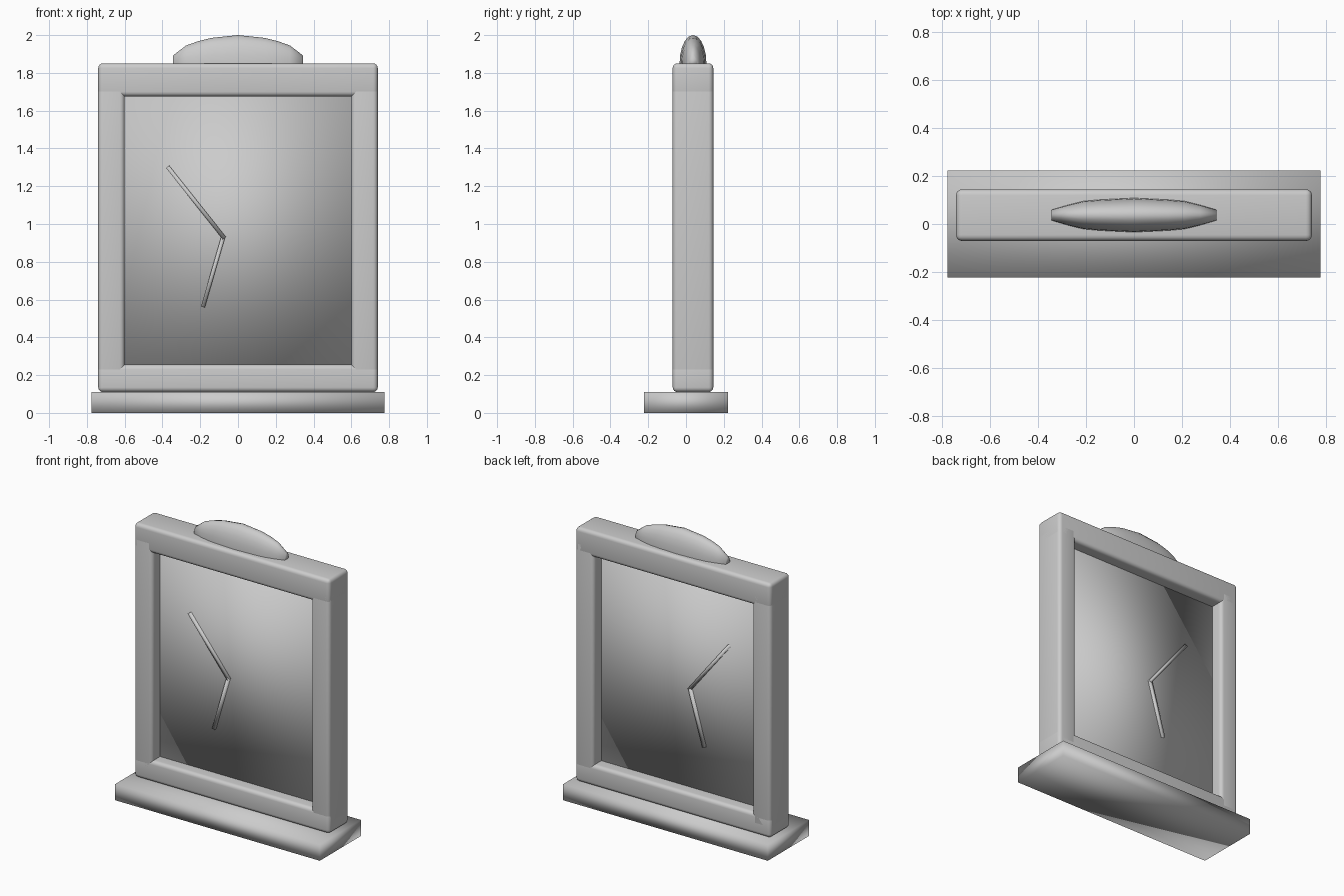
import bpy, bmesh
from math import sin, cos, pi, atan2, hypot
from mathutils import Matrix, Vector

cube = bpy.data.objects.get("Cube")
if cube:
    bpy.data.objects.remove(cube, do_unlink=True)

grey = bpy.data.materials.new("plain grey")
grey.use_nodes = True
COLOUR = (0.6, 0.6, 0.6, 1)
grey.diffuse_color = COLOUR
grey.node_tree.nodes["Principled BSDF"].inputs["Base Color"].default_value = COLOUR

MID_Y = 0.037     # middle of the frame's depth
DEPTH = 0.215


def finish(name, bm):
    bmesh.ops.recalc_face_normals(bm, faces=bm.faces)
    mesh = bpy.data.meshes.new(name)
    bm.to_mesh(mesh)
    bm.free()
    mesh.materials.append(grey)
    for p in mesh.polygons:
        p.use_smooth = True
    obj = bpy.data.objects.new(name, mesh)
    bpy.context.collection.objects.link(obj)
    return obj


def box(name, centre, size, bevel=0, turn=0):
    bm = bmesh.new()
    bmesh.ops.create_cube(bm, size=1)
    matrix = (Matrix.Translation(centre) @ Matrix.Rotation(turn, 4, "Y")
              @ Matrix.Diagonal((*size, 1)))
    bmesh.ops.transform(bm, matrix=matrix, verts=bm.verts)
    obj = finish(name, bm)
    if bevel:
        mod = obj.modifiers.new("Rounded edges", "BEVEL")
        mod.width = bevel
        mod.segments = 4
    return obj


# Plinth
box("base", (0, 0, 0.055), (1.55, 0.444, 0.11))

# Frame: two full-width rails and two posts let into them
box("top_rail", (0, MID_Y, 1.763), (1.48, DEPTH, 0.175), 0.025)
box("bottom_rail", (0, MID_Y, 0.183), (1.48, DEPTH, 0.145), 0.025)
for side, x in (("left", 0.67), ("right", -0.67)):
    box(side + "_post", (x, MID_Y, 0.965), (0.14, DEPTH, 1.6), 0.025)

# Dial panel
box("dial_panel", (0, MID_Y, 0.965), (1.24, 0.045, 1.46))


# Hands, passing through the panel so they show on both sides
def hand(name, start, end):
    dx, dz = end[0] - start[0], end[1] - start[1]
    centre = ((start[0] + end[0]) / 2, MID_Y, (start[1] + end[1]) / 2)
    box(name, centre, (0.021, 0.075, hypot(dx, dz)), turn=atan2(dx, dz))


hand("minute_hand", (-0.072, 0.925), (-0.373, 1.303))
hand("hour_hand", (-0.077, 0.937), (-0.186, 0.56))

# Domed crest: half-ellipse sections lofted along x
half = [(0.343, 0.022, 1.893), (0.275, 0.042, 1.945), (0.21, 0.058, 1.968),
        (0.143, 0.064, 1.985)]
stations = [(-x, w, z) for x, w, z in half] + [(0, 0.071, 2.0)] + half[::-1]
SIDES = 10
FOOT = 1.852
bm = bmesh.new()
rings = []
for x, w, z in stations:
    ring = [bm.verts.new((x, MID_Y + w * cos(pi * i / SIDES),
                          FOOT + (z - FOOT) * sin(pi * i / SIDES)))
            for i in range(SIDES + 1)]
    ring += [bm.verts.new((x, MID_Y + s * w, FOOT - 0.02)) for s in (-1, 1)]
    rings.append(ring)
for a, b in zip(rings, rings[1:]):
    for i in range(len(a)):
        j = (i + 1) % len(a)
        bm.faces.new((a[i], a[j], b[j], b[i]))
bm.faces.new(rings[0])
bm.faces.new(rings[-1])
finish("top_crest", bm)
